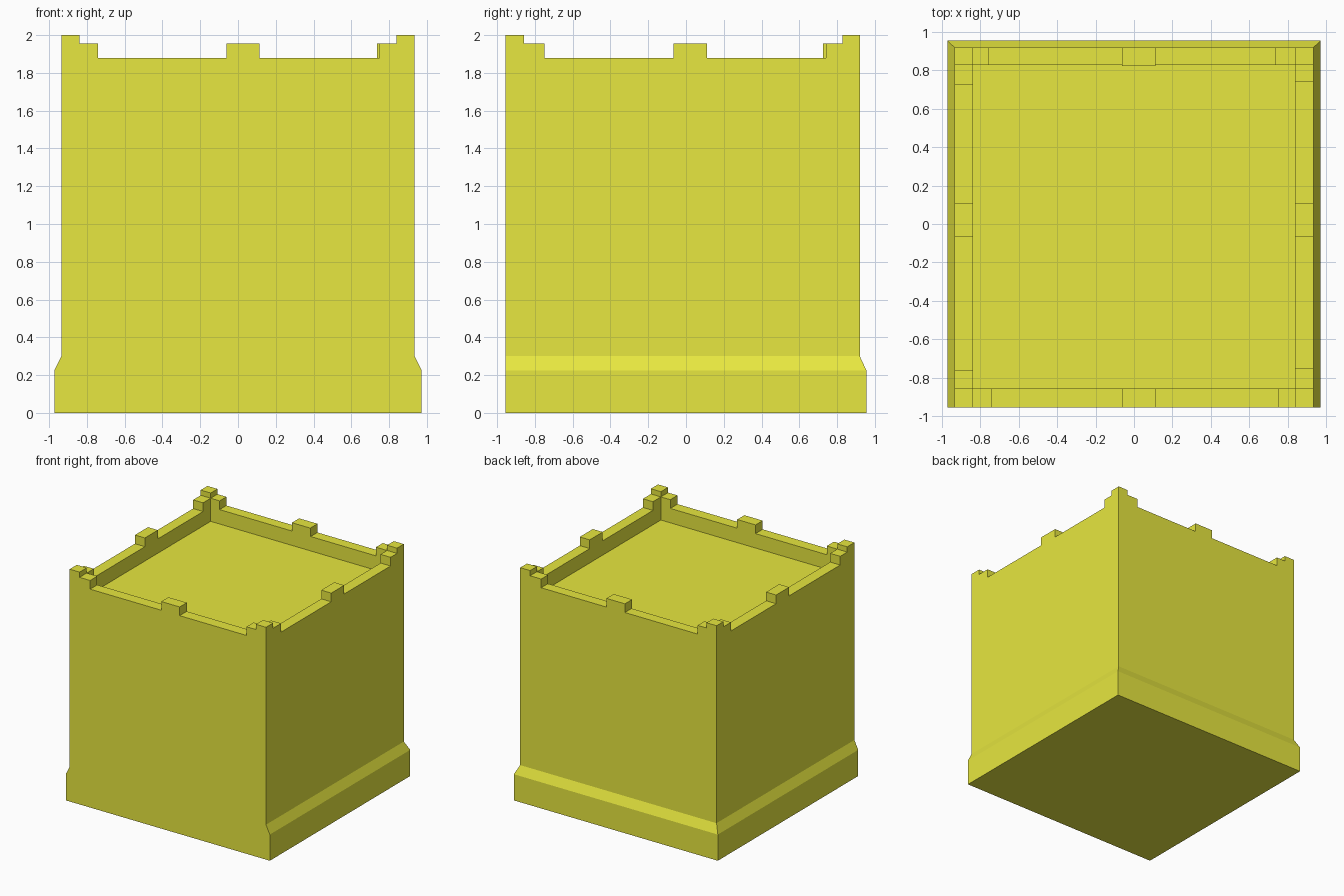
import bpy, bmesh

if "Cube" in bpy.data.objects:
    bpy.data.objects.remove(bpy.data.objects["Cube"])

paint = bpy.data.materials.new("yellow_paint")
paint.diffuse_color = (0.8, 0.8, 0.05, 1)
paint.use_nodes = True
paint.node_tree.nodes["Principled BSDF"].inputs["Base Color"].default_value = paint.diffuse_color


def finish(name, bm):
    bmesh.ops.recalc_face_normals(bm, faces=bm.faces[:])
    mesh = bpy.data.meshes.new(name)
    bm.to_mesh(mesh)
    bm.free()
    mesh.materials.append(paint)
    obj = bpy.data.objects.new(name, mesh)
    bpy.context.collection.objects.link(obj)
    return obj


def loft(name, rings):
    """Skin stacked rectangles (x0, x1, y0, y1, z), capping both ends."""
    bm = bmesh.new()
    loops = [[bm.verts.new((x, y, z)) for x, y in
              ((x0, y0), (x1, y0), (x1, y1), (x0, y1))]
             for x0, x1, y0, y1, z in rings]
    for a, b in zip(loops, loops[1:]):
        for i in range(4):
            j = (i + 1) % 4
            bm.faces.new((a[i], a[j], b[j], b[i]))
    bm.faces.new(loops[0])
    bm.faces.new(loops[-1])
    return finish(name, bm)


def block(name, x0, x1, y0, y1, top):
    return loft(name, [(x0, x1, y0, y1, WALL), (x0, x1, y0, y1, top)])


# Key sizes: front is flush, the other three sides flare into a skirt
OX, IX = 0.935, 0.84
F, FI, BI, B = -0.955, -0.858, 0.828, 0.92
WALL, ROOF, STEP, POST = 1.88, 1.756, 1.955, 2.0

# Tower body with flared skirt, parapet and sunken roof
loft("tower_body", [
    (-0.972, 0.972, F, 0.955, 0), (-0.972, 0.972, F, 0.955, 0.225),
    (-OX, OX, F, B, 0.3), (-OX, OX, F, B, WALL),
    (-IX, IX, FI, BI, WALL), (-IX, IX, FI, BI, ROOF)])

# Corner posts with a lower step along each wall: (step x end, step y end)
for name, sx, back, xe, ye in (
        ("front_left", -1, False, -0.74, -0.762),
        ("front_right", 1, False, 0.75, -0.75),
        ("back_left", -1, True, -0.755, 0.725),
        ("back_right", 1, True, 0.735, 0.74)):
    xs = sorted((sx * IX, sx * OX))
    ys = (BI, B) if back else (F, FI)
    block(name + "_post", *xs, *ys, POST)
    block(name + "_step_x", *sorted((sx * IX, xe)), *ys, STEP)
    block(name + "_step_y", *xs, *sorted((BI if back else FI, ye)), STEP)

# Middle merlons on each wall
block("front_merlon", -0.062, 0.113, F, FI, STEP)
block("back_merlon", -0.062, 0.113, BI - 0.006, B, STEP)
block("left_merlon", -OX, -IX, -0.067, 0.11, STEP)
block("right_merlon", IX, OX, -0.067, 0.11, STEP)
